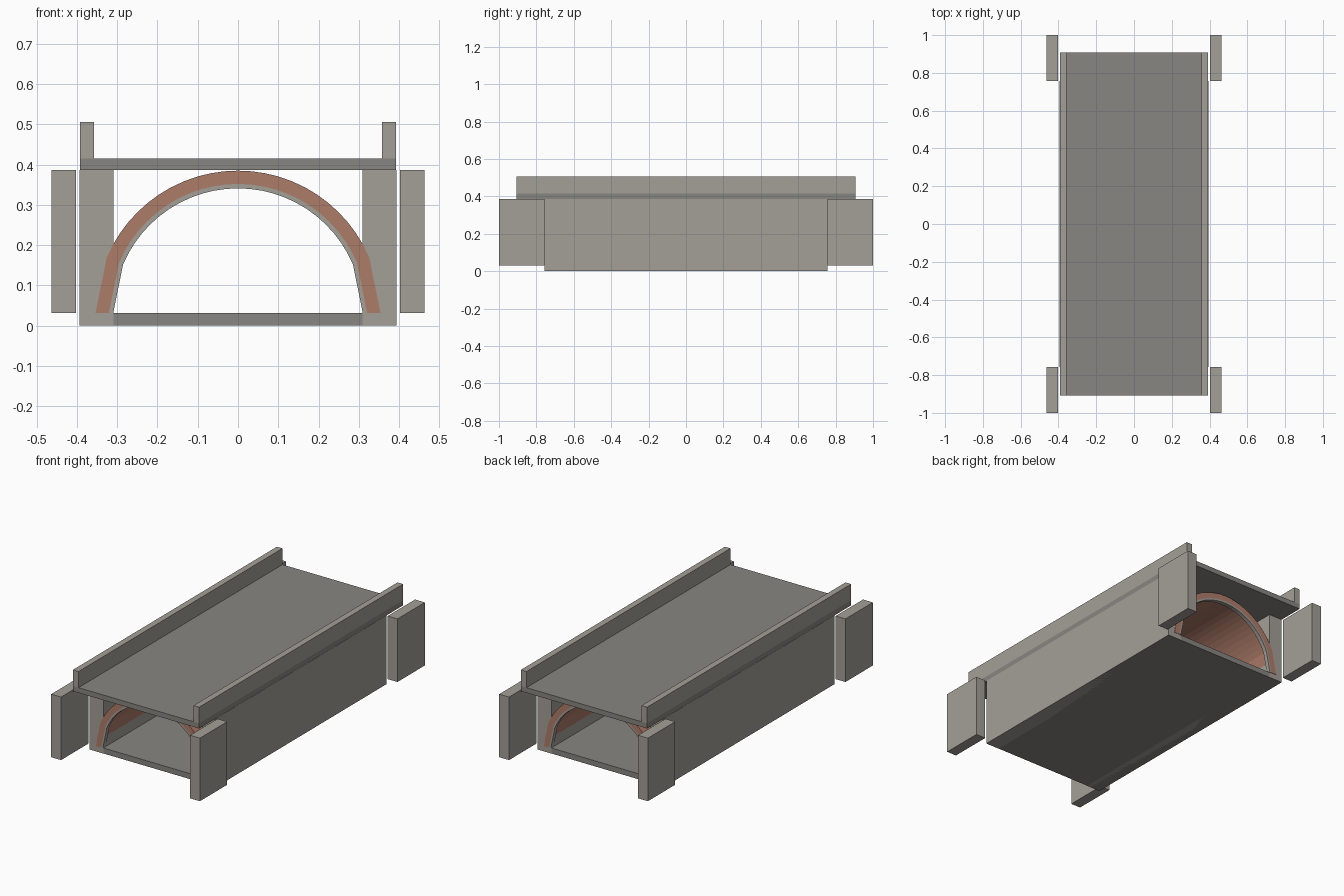
import bpy, bmesh
from math import cos, sin, pi, radians

if "Cube" in bpy.data.objects:
    bpy.data.objects.remove(bpy.data.objects["Cube"])


def material(name, rgb):
    m = bpy.data.materials.new(name)
    m.diffuse_color = (*rgb, 1)
    m.use_nodes = True
    m.node_tree.nodes["Principled BSDF"].inputs["Base Color"].default_value = m.diffuse_color
    return m


CONCRETE = material("concrete", (0.37, 0.345, 0.31))
ROADWAY = material("roadway", (0.25, 0.24, 0.22))
BRICK = material("brick", (0.42, 0.20, 0.14))


def finish(bm, name, mat):
    bmesh.ops.recalc_face_normals(bm, faces=bm.faces)
    mesh = bpy.data.meshes.new(name)
    bm.to_mesh(mesh)
    bm.free()
    mesh.materials.append(mat)
    obj = bpy.data.objects.new(name, mesh)
    bpy.context.collection.objects.link(obj)
    return obj


def box(name, x, y, z, mat=CONCRETE):
    bm = bmesh.new()
    bmesh.ops.create_cube(bm, size=1)
    for v in bm.verts:
        for i, (lo, hi) in enumerate((x, y, z)):
            v.co[i] = hi if v.co[i] > 0 else lo
    return finish(bm, name, mat)


def arch(name, r_in, r_out, y0, y1, mat):
    # straight springing piece at each foot, then an even arc
    steps = 24
    angles = [0] + [radians(23 + 134 * i / steps) for i in range(steps + 1)] + [pi]
    bm = bmesh.new()
    rings = [[bm.verts.new((r * cos(a), y, 0.031 + r * sin(a)))
              for r, y in ((r_in, y0), (r_out, y0), (r_out, y1), (r_in, y1))]
             for a in angles]
    for p, q in zip(rings, rings[1:]):
        for k in range(4):
            n = (k + 1) % 4
            bm.faces.new((p[k], p[n], q[n], q[k]))
    bm.faces.new(rings[0])
    bm.faces.new(rings[-1])
    return finish(bm, name, mat)


# Floor and deck slabs
box("floor_slab", (-0.393, 0.393), (-0.756, 0.756), (0, 0.031), ROADWAY)
box("deck_slab", (-0.393, 0.393), (-0.907, 0.907), (0.386, 0.415), ROADWAY)

# Side walls, parapets and four detached wing walls
for s, side in ((-1, "left"), (1, "right")):
    def span(a, b):
        return tuple(sorted((s * a, s * b)))
    box(f"{side}_side_wall", span(0.309, 0.394), (-0.757, 0.757), (0, 0.386))
    box(f"{side}_parapet", span(0.358, 0.393), (-0.907, 0.907), (0.415, 0.506))
    for t, end in ((-1, "front"), (1, "back")):
        box(f"{end}_{side}_wing_wall", span(0.402, 0.463),
            tuple(sorted((t * 0.757, t))), (0.031, 0.386))

# Brick vault with a thin concrete trim ring at each mouth
arch("brick_vault", 0.321, 0.354, -0.759, 0.759, BRICK)
for t, end in ((-1, "front"), (1, "back")):
    arch(f"{end}_arch_trim", 0.310, 0.321, *sorted((t * 0.735, t * 0.759)), CONCRETE)
